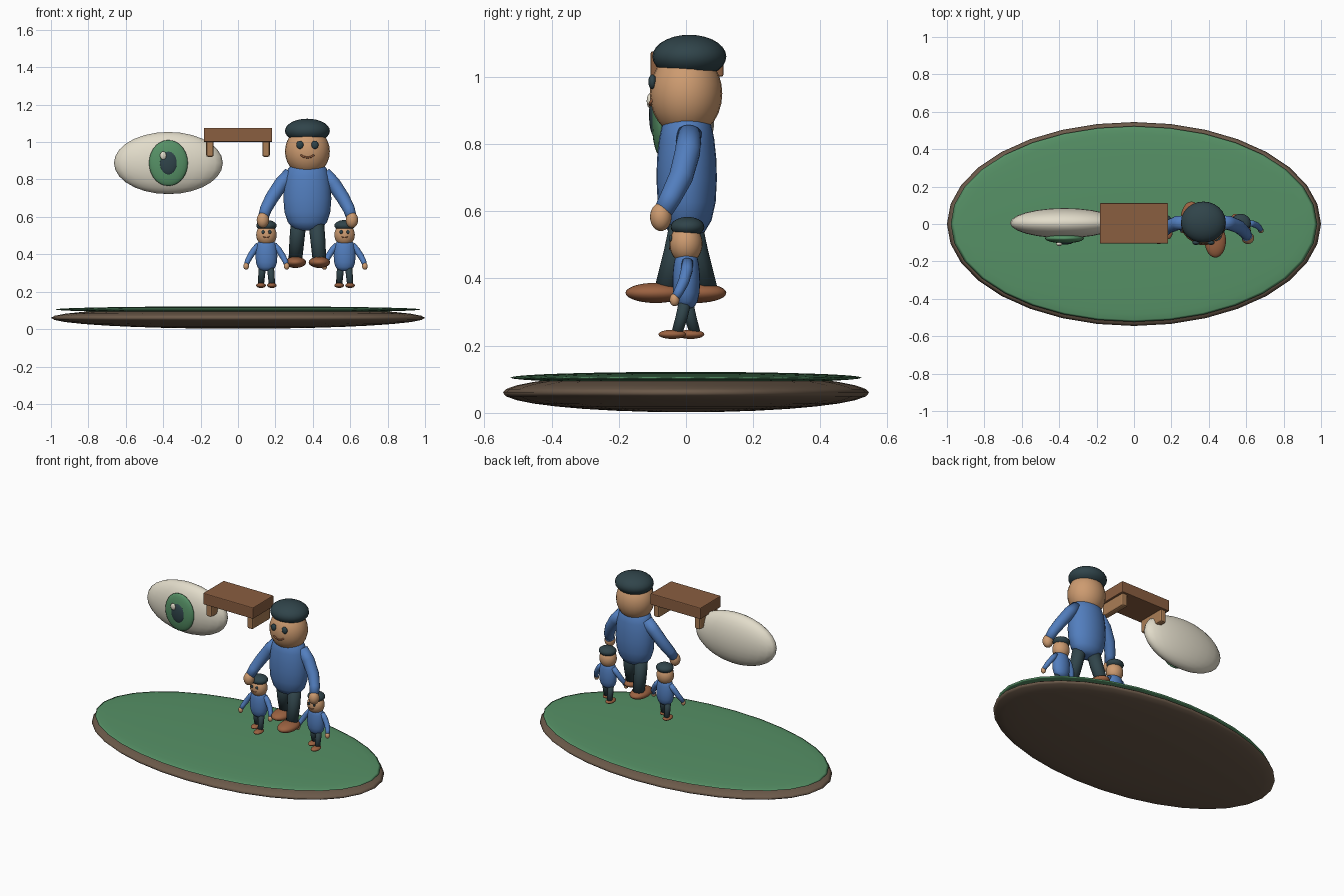
import bpy, bmesh, math
from mathutils import Vector, Matrix

if "Cube" in bpy.data.objects:
    bpy.data.objects.remove(bpy.data.objects["Cube"])


def material(name, r, g, b):
    m = bpy.data.materials.new(name)
    m.diffuse_color = [((c / 255 + 0.055) / 1.055) ** 2.4 for c in (r, g, b)] + [1]
    m.use_nodes = True
    m.node_tree.nodes["Principled BSDF"].inputs["Base Color"].default_value = m.diffuse_color
    return m


SKIN = material("skin", 205, 155, 112)
DARK = material("dark", 48, 68, 74)
BLUE = material("blue", 82, 126, 190)
SHOE = material("shoe_brown", 155, 98, 65)
WOOD = material("wood", 138, 94, 64)
PALE = material("pale_wood", 170, 125, 85)
EARTH = material("earth", 108, 90, 74)
GREEN = material("green", 86, 145, 102)
IVORY = material("ivory", 226, 220, 202)


def finish(name, bm, mat, smooth=True):
    me = bpy.data.meshes.new(name)
    bmesh.ops.recalc_face_normals(bm, faces=bm.faces)
    for f in bm.faces:
        f.smooth = smooth
    bm.to_mesh(me)
    bm.free()
    me.materials.append(mat)
    ob = bpy.data.objects.new(name, me)
    bpy.context.collection.objects.link(ob)
    return ob


def ellipsoid(name, c, r, mat, seg=24, rings=14):
    bm = bmesh.new()
    m = Matrix.Translation(c) @ Matrix.Diagonal((*r, 1))
    bmesh.ops.create_uvsphere(bm, u_segments=seg, v_segments=rings, radius=1, matrix=m)
    return finish(name, bm, mat)


def box(name, c, size, bevel, mat):
    bm = bmesh.new()
    m = Matrix.Translation(c) @ Matrix.Diagonal((*size, 1))
    bmesh.ops.create_cube(bm, size=1, matrix=m)
    bmesh.ops.bevel(bm, geom=bm.edges[:], offset=bevel, segments=2, profile=0.5, affect='EDGES')
    return finish(name, bm, mat, False)


def bridge(bm, loops):
    for a, b in zip(loops, loops[1:]):
        for i in range(len(a)):
            j = (i + 1) % len(a)
            bm.faces.new((a[i], a[j], b[j], b[i]))
    bm.faces.new(loops[0])
    bm.faces.new(loops[-1])


def tube(name, pts, radii, mat, seg=14):
    """Round tapered tube through the given points."""
    bm = bmesh.new()
    pts = [Vector(p) for p in pts]
    loops = []
    for i, p in enumerate(pts):
        d = (pts[min(i + 1, len(pts) - 1)] - pts[max(i - 1, 0)]).normalized()
        u = d.cross(Vector((0, 1, 0.01))).normalized()
        v = d.cross(u)
        loops.append([bm.verts.new(p + radii[i] * (u * math.cos(t) + v * math.sin(t)))
                      for t in (2 * math.pi * k / seg for k in range(seg))])
    bridge(bm, loops)
    return finish(name, bm, mat)


def lathe(name, c, profile, rx, ry, mat, seg=24):
    bm = bmesh.new()
    loops = [[bm.verts.new((c[0] + rx * r * math.cos(t), c[1] + ry * r * math.sin(t), c[2] + z))
              for t in (2 * math.pi * k / seg for k in range(seg))] for r, z in profile]
    bridge(bm, loops)
    return finish(name, bm, mat)


def figure(tag, x0, z0, s):
    """Walking figure, sole height z0, scaled by s."""
    def P(x, y, z):
        return (x0 + s * x, s * y, z0 + s * z)

    def ball(part, c, r, mat):
        ellipsoid(f"{tag}_{part}", P(*c), [s * k for k in r], mat)

    # torso
    prof = [(.3, .2), (.6, .212), (.82, .245), (.96, .3), (1, .37), (.98, .43),
            (.91, .49), (.81, .53), (.68, .548), (.4, .557)]
    lathe(f"{tag}_shirt", P(0, 0.002, 0), [(r, z * s) for r, z in prof], .128 * s, .09 * s, BLUE)
    # head and face
    ball("head", (0, 0, .623), (.12, .108, .13), SKIN)
    ball("hair", (0, .01, .733), (.12, .11, .065), DARK)
    mouth = [(-.035, -.101, .604), (-.02, -.106, .594), (0, -.107, .59),
             (.02, -.106, .594), (.035, -.101, .604)]
    tube(f"{tag}_mouth", [P(*p) for p in mouth], [.005 * s] * 5, SHOE, 8)
    for side, sx in (("left", -1), ("right", 1)):
        ball(f"{side}_eye", (sx * .04, -.1, .658), (.019, .012, .022), DARK)
        # arms
        arm = [(sx * .09, .01, .505), (sx * .14, .005, .45), (sx * .19, -.015, .375),
               (sx * .222, -.045, .315), (sx * .236, -.07, .27)]
        tube(f"{tag}_{side}_sleeve", [P(*p) for p in arm],
             [k * s for k in (.037, .038, .036, .032, .028)], BLUE)
        ball(f"{side}_hand", (sx * .238, -.075, .256), (.033, .032, .042), SKIN)
        # legs mid-stride
        dy = -sx * .06
        leg = [(sx * .045, 0, .27), (sx * .056, dy * .45, .15), (sx * .065, dy, .035)]
        tube(f"{tag}_{side}_leg", [P(*p) for p in leg], [k * s for k in (.042, .04, .036)], DARK)
        ball(f"{side}_shoe", (sx * .064, dy - .03, .03), (.057, .09, .03), SHOE)


# ground island
ellipsoid("earth_base", (0, 0, .06), (1, .545, .058), EARTH, 32, 16)
ellipsoid("grass_top", (0, 0, .105), (.98, .523, .017), GREEN, 32, 16)

# large floating eye
ellipsoid("eyeball", (-.372, .005, .888), (.291, .08, .166), IVORY)
ellipsoid("iris", (-.372, -.077, .888), (.104, .026, .123), GREEN)
ellipsoid("pupil", (-.372, -.095, .888), (.048, .015, .064), DARK)
ellipsoid("eye_highlight", (-.4, -.107, .928), (.017, .01, .022), IVORY, 16, 10)

# bench
box("bench_seat", (0, .003, 1.038), (.366, .216, .075), .005, WOOD)
for side, x in (("left", -.15), ("right", .15)):
    box(f"bench_{side}_leg", (x, .003, .966), (.04, .19, .09), .01, PALE)

# adult with two children
figure("adult", .371, .327, 1)
figure("child_a", .152, .22, .455)
figure("child_b", .57, .22, .455)
